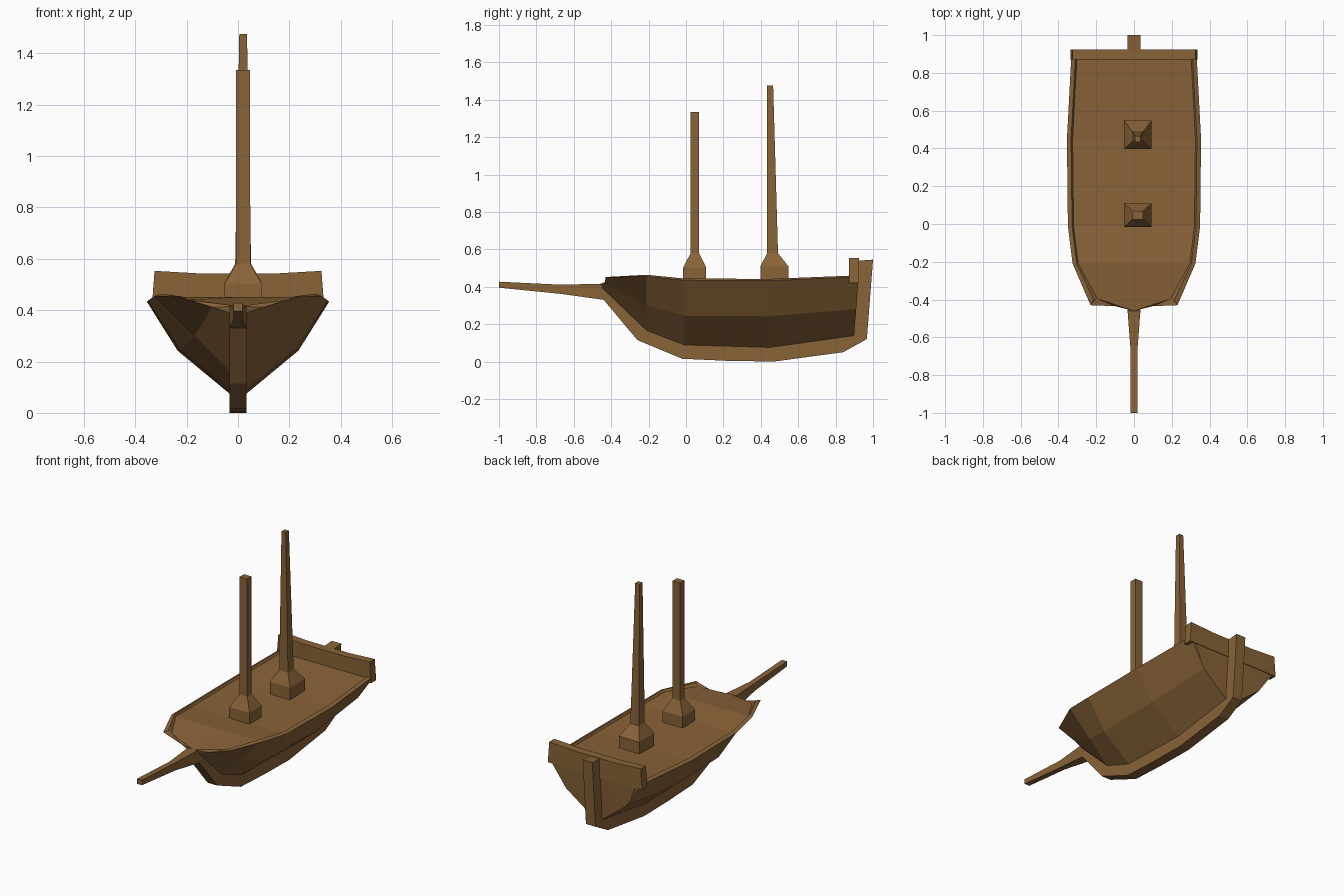
import bpy, bmesh

wood = bpy.data.materials.new("brown wood")
wood.diffuse_color = (0.25, 0.125, 0.04, 1)


def loft(name, rings):
    """Skin closed rings of equal point count and cap both ends."""
    bm = bmesh.new()
    loops = [[bm.verts.new(p) for p in r] for r in rings]
    n = len(loops[0])
    for a, b in zip(loops, loops[1:]):
        for i in range(n):
            j = (i + 1) % n
            bm.faces.new((a[i], a[j], b[j], b[i]))
    bm.faces.new(loops[0])
    bm.faces.new(loops[-1])
    bmesh.ops.triangulate(bm, faces=[f for f in bm.faces if len(f.verts) > 4])
    bmesh.ops.recalc_face_normals(bm, faces=bm.faces)
    me = bpy.data.meshes.new(name)
    bm.to_mesh(me)
    bm.free()
    me.materials.append(wood)
    ob = bpy.data.objects.new(name, me)
    bpy.context.collection.objects.link(ob)
    return ob


def mirrored(half):
    """Half section from the top centre to the bottom centre -> full ring."""
    return half + [(-x, y, z) for x, y, z in reversed(half[1:-1])]


# Hull: bow section, then stations of (y, rim x, rim z, chine x, chine z, keel z)
bow = [(0, -0.46, 0.415), (0.195, -0.395, 0.44), (0.215, -0.40, 0.453),
       (0.23, -0.43, 0.452), (0.10, -0.435, 0.412), (0.033, -0.445, 0.39),
       (0, -0.445, 0.39)]
sections = [bow]
for y, rx, rz, cx, cz, kz in [(-0.21, 0.325, 0.455, 0.17, 0.30, 0.165),
                              (-0.01, 0.35, 0.435, 0.225, 0.245, 0.088),
                              (0.45, 0.355, 0.433, 0.235, 0.242, 0.075),
                              (0.91, 0.33, 0.452, 0.215, 0.28, 0.138)]:
    stern = 0.012 if y > 0.8 else 0
    sections.append([(0, y + stern, rz - 0.004), (rx - 0.03, y + stern, rz - 0.004),
                     (rx - 0.022, y + stern, rz + 0.009), (rx, y + stern, rz),
                     (cx, y, cz), (0.033, y - stern, kz), (0, y - stern, kz)])
loft("hull", [mirrored(s) for s in sections])

# Raised stern board
board = [(-0.335, 0.42), (0.335, 0.42), (0.325, 0.553), (0.15, 0.543), (-0.15, 0.543), (-0.325, 0.553)]
loft("stern_board", [[(x, y, z) for x, z in board] for y in (0.872, 0.924)])

# Bowsprit, keel and stern post as one swept beam: (half width, outer y, z, inner y, z)
beam = [(0.018, -1.0, 0.395, -1.0, 0.427), (0.018, -0.67, 0.362, -0.67, 0.411),
        (0.034, -0.44, 0.33, -0.46, 0.416), (0.034, -0.26, 0.115, -0.22, 0.19),
        (0.034, -0.02, 0.015, -0.01, 0.11), (0.034, 0.22, 0.004, 0.22, 0.10),
        (0.034, 0.47, 0.0, 0.45, 0.095), (0.034, 0.84, 0.05, 0.80, 0.14),
        (0.034, 0.967, 0.12, 0.89, 0.17), (0.034, 1.0, 0.545, 0.915, 0.539)]
loft("keel_and_bowsprit", [[(-w, oy, oz), (w, oy, oz), (w, iy, iz), (-w, iy, iz)]
                           for w, oy, oz, iy, iz in beam])


def mast(name, levels):
    """Square mast from levels of (z, half x, y min, y max)."""
    c = 0.02
    loft(name, [[(c - h, a, z), (c + h, a, z), (c + h, b, z), (c - h, b, z)]
                for z, h, a, b in levels])


# Masts with flared feet
mast("front_mast", [(0.42, 0.072, -0.015, 0.108), (0.503, 0.072, -0.015, 0.108),
                    (0.58, 0.028, 0.025, 0.07), (1.335, 0.027, 0.025, 0.07)])
mast("rear_mast", [(0.42, 0.072, 0.397, 0.548), (0.508, 0.072, 0.397, 0.548),
                   (0.58, 0.031, 0.434, 0.492), (1.475, 0.015, 0.434, 0.466)])
